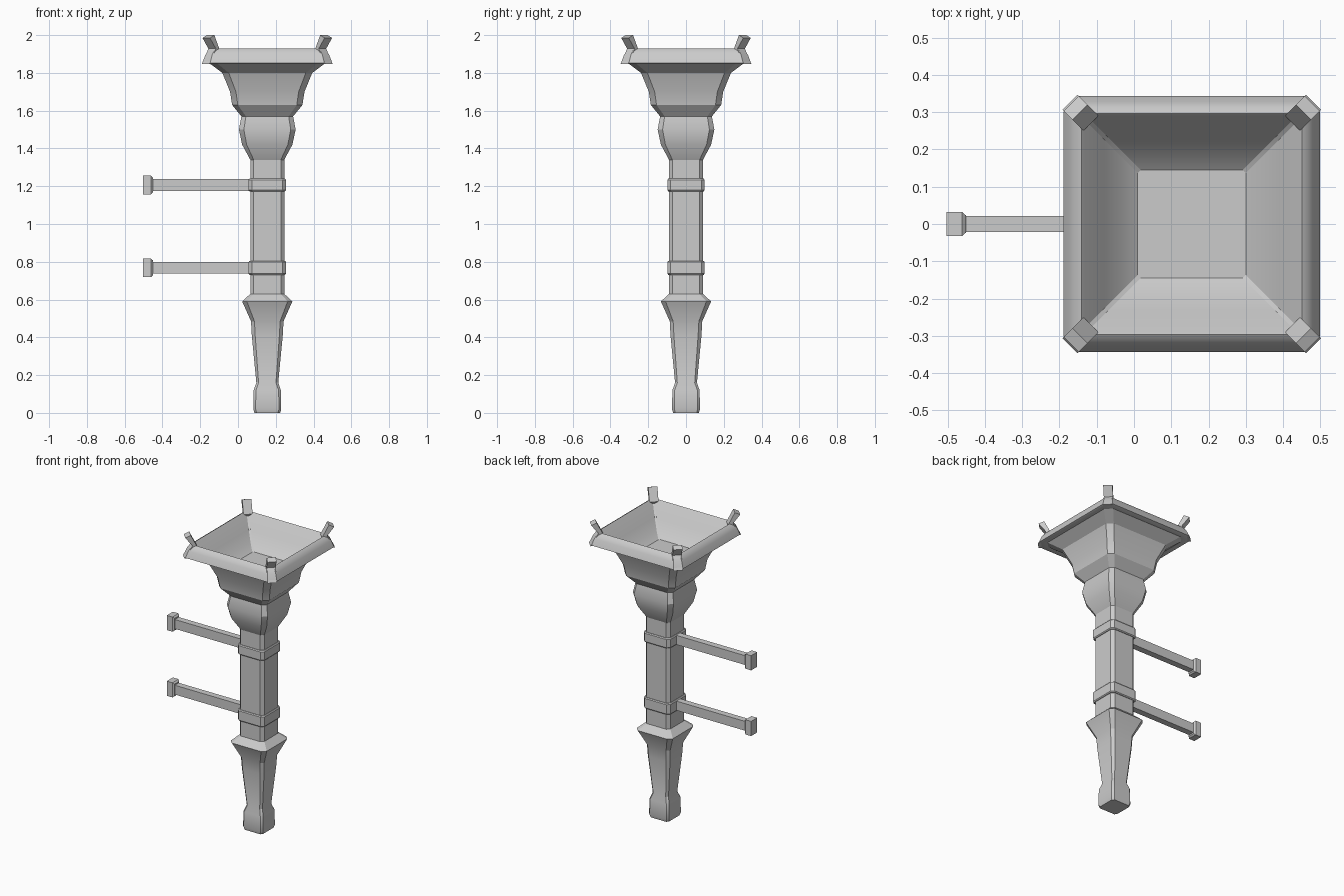
import bpy, bmesh, math

if "Cube" in bpy.data.objects:
    bpy.data.objects.remove(bpy.data.objects["Cube"])

CX = 0.155  # column axis


def finish(bm, name):
    bmesh.ops.recalc_face_normals(bm, faces=bm.faces[:])
    me = bpy.data.meshes.new(name)
    bm.to_mesh(me)
    bm.free()
    ob = bpy.data.objects.new(name, me)
    bpy.context.collection.objects.link(ob)
    bpy.ops.object.select_all(action='DESELECT')
    ob.select_set(True)
    bpy.context.view_layer.objects.active = ob
    bpy.ops.object.shade_smooth_by_angle(angle=math.radians(25))
    return ob


def square_loft(name, profile):
    """Loft of chamfered squares; profile rows are (half width, corner cut, z)."""
    bm = bmesh.new()
    rings = []
    for h, c, z in profile:
        k = h - c
        pts = [(h, -k), (h, k), (k, h), (-k, h), (-h, k), (-h, -k), (-k, -h), (k, -h)]
        rings.append([bm.verts.new((CX + x, y, z)) for x, y in pts])
    for a, b in zip(rings, rings[1:]):
        for i in range(8):
            j = (i + 1) % 8
            bm.faces.new((a[i], a[j], b[j], b[i]))
    bm.faces.new(rings[0])
    bm.faces.new(rings[-1])
    return finish(bm, name)


def box_loft(name, stations):
    """Rectangular bar along x; stations are (x, half y, z low, z high)."""
    bm = bmesh.new()
    rings = [[bm.verts.new((x, y, z)) for y, z in ((-w, a), (w, a), (w, b), (-w, b))]
             for x, w, a, b in stations]
    for a, b in zip(rings, rings[1:]):
        for i in range(4):
            j = (i + 1) % 4
            bm.faces.new((a[i], a[j], b[j], b[i]))
    bm.faces.new(rings[0])
    bm.faces.new(rings[-1])
    return finish(bm, name)


# tapered handle and shaft
square_loft("shaft", [
    (0.068, 0.012, 0.0), (0.074, 0.012, 0.02), (0.072, 0.012, 0.12),
    (0.058, 0.012, 0.16), (0.082, 0.018, 0.41), (0.086, 0.018, 0.485),
    (0.133, 0.025, 0.59), (0.090, 0.018, 0.63), (0.090, 0.018, 1.34),
    (0.133, 0.024, 1.42), (0.150, 0.026, 1.50), (0.137, 0.024, 1.57)])

# flared bowl: outside, rolled rim, then hollow inside
square_loft("bowl", [
    (0.137, 0.024, 1.57), (0.186, 0.030, 1.63), (0.197, 0.031, 1.70),
    (0.238, 0.034, 1.80), (0.305, 0.040, 1.85), (0.338, 0.042, 1.85),
    (0.344, 0.042, 1.853), (0.328, 0.036, 1.895), (0.312, 0.030, 1.918),
    (0.296, 0.012, 1.928), (0.289, 0.008, 1.92), (0.235, 0.008, 1.84),
    (0.190, 0.008, 1.785), (0.145, 0.008, 1.75)])

# wall brackets: band, arm and end plate
for label, lo, hi in (("lower", 0.733, 0.803), ("upper", 1.175, 1.238)):
    mid = (lo + hi) / 2
    square_loft(label + "_band", [
        (0.094, 0.018, lo - 0.002), (0.099, 0.018, lo + 0.004),
        (0.099, 0.018, hi - 0.004), (0.094, 0.018, hi + 0.002)])
    box_loft(label + "_arm", [(-0.47, 0.021, mid - 0.031, mid + 0.031),
                              (0.10, 0.021, mid - 0.031, mid + 0.031)])
    box_loft(label + "_wall_plate", [
        (-0.503, 0.032, mid - 0.049, mid + 0.049),
        (-0.461, 0.032, mid - 0.049, mid + 0.049),
        (-0.451, 0.023, mid - 0.040, mid + 0.040)])

# bent corner prongs, drawn in the diagonal plane as (distance, z)
outline = [(0.462, 1.847), (0.413, 1.928), (0.457, 1.985),
           (0.424, 2.0), (0.382, 1.918), (0.41, 1.855)]
for n in range(4):
    a = math.pi / 4 + n * math.pi / 2
    ca, sa = math.cos(a), math.sin(a)
    bm = bmesh.new()
    sides = [[bm.verts.new((CX + d * ca - t * sa, d * sa + t * ca, z)) for d, z in outline]
             for t in (-0.028, 0.028)]
    bm.faces.new(sides[0])
    bm.faces.new(sides[1])
    for i in range(6):
        j = (i + 1) % 6
        bm.faces.new((sides[0][i], sides[0][j], sides[1][j], sides[1][i]))
    finish(bm, f"corner_prong_{n + 1}")
